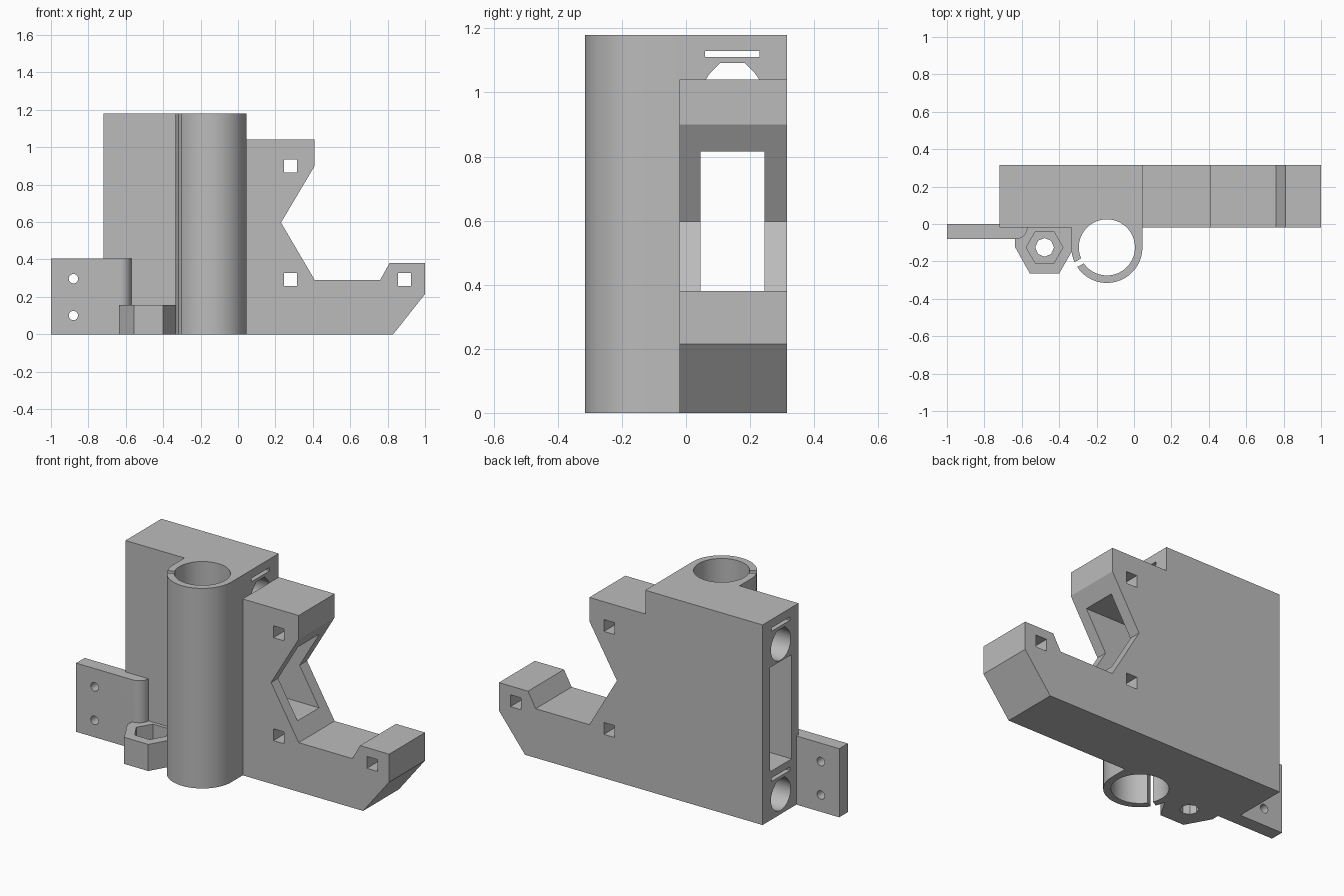
import bpy, bmesh, math

cube = bpy.data.objects.get("Cube")
if cube:
    bpy.data.objects.remove(cube, do_unlink=True)

grey = bpy.data.materials.new("plain grey")
grey.use_nodes = True
colour = (0.5, 0.5, 0.5, 1)
grey.diffuse_color = colour
grey.node_tree.nodes["Principled BSDF"].inputs["Base Color"].default_value = colour


def arc(cx, cy, r, start=0, end=360, n=48):
    """Points on an arc; a full circle leaves out the repeated end point."""
    count = n if end - start >= 360 else n + 1
    angles = [math.radians(start + (end - start) * i / n) for i in range(count)]
    return [(cx + r * math.cos(a), cy + r * math.sin(a)) for a in angles]


def rect(a0, a1, b0, b1):
    return [(a0, b0), (a1, b0), (a1, b1), (a0, b1)]


def prism(name, outline, axis, lo, hi):
    """Extrude a flat outline along an axis."""
    place = {"x": lambda a, b, t: (t, a, b),
             "y": lambda a, b, t: (a, t, b),
             "z": lambda a, b, t: (a, b, t)}[axis]
    bm = bmesh.new()
    base = [bm.verts.new(place(a, b, lo)) for a, b in outline]
    top = [bm.verts.new(place(a, b, hi)) for a, b in outline]
    bm.faces.new(base)
    bm.faces.new(top)
    for i in range(len(base)):
        j = (i + 1) % len(base)
        bm.faces.new((base[i], base[j], top[j], top[i]))
    bmesh.ops.recalc_face_normals(bm, faces=bm.faces)
    mesh = bpy.data.meshes.new(name)
    bm.to_mesh(mesh)
    bm.free()
    mesh.materials.append(grey)
    obj = bpy.data.objects.new(name, mesh)
    bpy.context.collection.objects.link(obj)
    return obj


def combine(target, other, operation):
    """Apply a boolean and remove the helper object."""
    mod = target.modifiers.new("boolean", "BOOLEAN")
    mod.operation = operation
    mod.solver = "EXACT"
    mod.object = other
    bpy.context.view_layer.objects.active = target
    bpy.ops.object.modifier_apply(modifier=mod.name)
    bpy.data.objects.remove(other, do_unlink=True)


def cut(target, outline, axis, lo, hi):
    combine(target, prism("cutter", outline, axis, lo, hi), "DIFFERENCE")


FRONT, BACK, TOP = -0.02, 0.315, 1.18
SIDE = 0.045                      # where the arm meets the block
CX, CY, R = -0.145, -0.125, 0.19  # clamp tube
MID = 0.145                       # depth of the rod holes

# Block with the round clamp in one outline
outline = [(-0.72, BACK), (-0.72, FRONT), (CX - R, FRONT)]
outline += arc(CX, CY, R, 180, 360) + [(SIDE, FRONT), (SIDE, BACK)]
bracket = prism("bracket", outline, "z", 0, TOP)

# Rod holes with clipped tips, and tie slots above them
for z in (0.115, 1.0):
    r = 0.092
    tip = r * (math.sqrt(2) - 1)
    hole = arc(MID, z, r, 135, 405) + [(MID + tip, z + r), (MID - tip, z + r)]
    cut(bracket, hole, "x", -0.8, 0.1)
    cut(bracket, rect(0.06, 0.23, z + 0.11, z + 0.13), "x", -0.8, 0.1)

# Main cavity
cut(bracket, rect(0.045, 0.245, 0.287, 0.902), "x", -0.8, 0.1)

# Arm with the notch
arm = [(SIDE, 0), (0.83, 0), (1, 0.215), (1, 0.38), (0.81, 0.38), (0.76, 0.29),
       (0.41, 0.29), (0.23, 0.597), (0.41, 0.9), (0.41, 1.04), (SIDE, 1.04)]
combine(bracket, prism("arm", arm, "y", FRONT, BACK), "UNION")
cut(bracket, rect(0.045, 0.245, 0.38, 0.815), "x", -0.1, 0.7)
for x, z in ((0.28, 0.9), (0.28, 0.293), (0.89, 0.293)):
    cut(bracket, rect(x - 0.035, x + 0.035, z - 0.035, z + 0.035), "y", -0.1, 0.5)

# Fixing plate with a rounded inner corner
plate = [(-1, 0), (-1, -0.08)] + arc(-0.63, -0.02, 0.06, 270, 360, 12) + [(-0.57, 0)]
combine(bracket, prism("fixing_plate", plate, "z", 0, 0.405), "UNION")
for z in (0.1, 0.297):
    cut(bracket, arc(-0.88, z, 0.025, n=24), "y", -0.2, 0.1)

# Nut holder joined to the block and the clamp
NX, NY = -0.478, -0.125
holder = [(-0.635, 0), (-0.635, NY), (-0.557, -0.265), (-0.4, -0.265),
          (-0.32, NY), (-0.32, 0)]
combine(bracket, prism("nut_holder", holder, "z", 0, 0.157), "UNION")
cut(bracket, arc(NX, NY, 0.098, n=6), "z", 0.07, 0.3)
cut(bracket, arc(NX, NY, 0.05, n=8), "z", -0.1, 0.3)

# Clamp bore and its slit
cut(bracket, arc(CX, CY, 0.15, n=64), "z", -0.1, 1.3)
a = math.radians(209)
dx, dy = math.cos(a), math.sin(a)
slit = [(CX + u * dx - v * dy, CY + u * dy + v * dx)
        for u, v in rect(0.12, 0.21, -0.015, 0.015)]
cut(bracket, slit, "z", -0.1, 1.3)

bpy.ops.object.select_all(action="DESELECT")
bracket.select_set(True)
bpy.context.view_layer.objects.active = bracket
bpy.ops.object.shade_smooth_by_angle(angle=math.radians(25))
